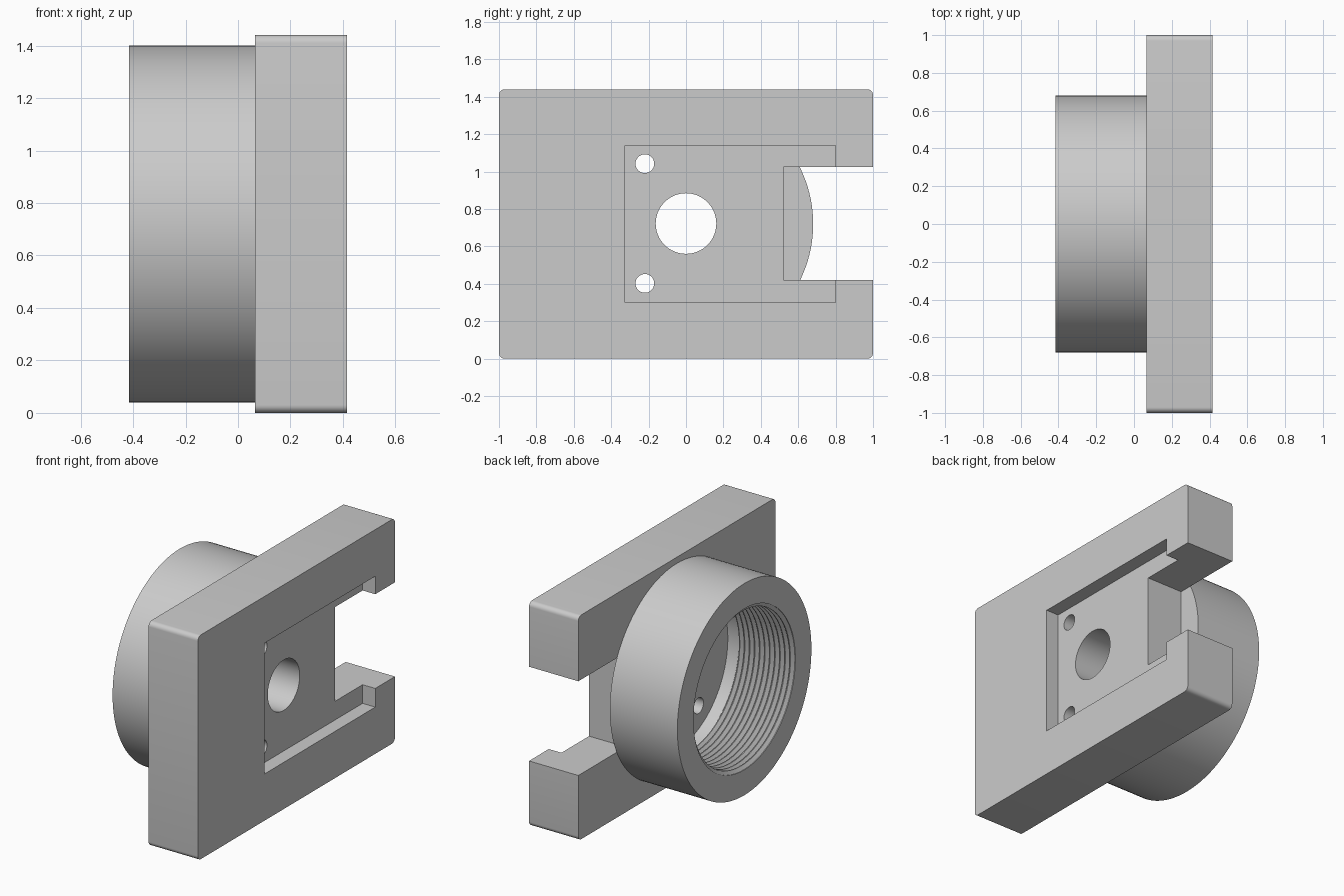
import bpy, bmesh, math
from mathutils import Matrix

if "Cube" in bpy.data.objects:
    bpy.data.objects.remove(bpy.data.objects["Cube"])

X0, X1, X2 = -0.415, 0.065, 0.415   # collar rim, plate back, plate front
ZC = 0.72                           # height of the bore axis

grey = bpy.data.materials.new("plain grey")
grey.diffuse_color = (0.6, 0.6, 0.6, 1)
grey.use_nodes = True
grey.node_tree.nodes["Principled BSDF"].inputs["Base Color"].default_value = grey.diffuse_color


def make_object(name, bm):
    bmesh.ops.recalc_face_normals(bm, faces=bm.faces)
    me = bpy.data.meshes.new(name)
    bm.to_mesh(me)
    bm.free()
    ob = bpy.data.objects.new(name, me)
    bpy.context.collection.objects.link(ob)
    me.materials.append(grey)
    return ob


def box(name, x, y, z, radius=0):
    bm = bmesh.new()
    size = Matrix.Diagonal((x[1] - x[0], y[1] - y[0], z[1] - z[0], 1))
    centre = Matrix.Translation((sum(x) / 2, sum(y) / 2, sum(z) / 2))
    bmesh.ops.create_cube(bm, size=1, matrix=centre @ size)
    if radius:  # round only the edges that run along x
        edges = [e for e in bm.edges if abs(e.verts[0].co.x - e.verts[1].co.x) > 0.01]
        bmesh.ops.bevel(bm, geom=edges, offset=radius, segments=6,
                        profile=0.5, affect='EDGES')
    return make_object(name, bm)


def rod(name, y, z, radius):
    bm = bmesh.new()
    place = Matrix.Translation((0.25, y, z)) @ Matrix.Rotation(math.pi / 2, 4, 'Y')
    bmesh.ops.create_cone(bm, cap_ends=True, segments=64, radius1=radius,
                          radius2=radius, depth=1, matrix=place)
    return make_object(name, bm)


def lathe(name, profile, steps=128):
    """Spin a closed (x, radius) profile around the bore axis."""
    bm = bmesh.new()
    rings = []
    for i in range(steps):
        a = 2 * math.pi * i / steps
        rings.append([bm.verts.new((x, r * math.cos(a), ZC + r * math.sin(a)))
                      for x, r in profile])
    n = len(profile)
    for i in range(steps):
        a, b = rings[i], rings[(i + 1) % steps]
        for j in range(n):
            k = (j + 1) % n
            bm.faces.new((a[j], a[k], b[k], b[j]))
    return make_object(name, bm)


def cut(target, cutter):
    mod = target.modifiers.new("cut", 'BOOLEAN')
    mod.operation, mod.solver, mod.object = 'DIFFERENCE', 'EXACT', cutter
    bpy.context.view_layer.objects.active = target
    bpy.ops.object.modifier_apply(modifier=mod.name)
    bpy.data.objects.remove(cutter)


def smooth(ob):
    bpy.ops.object.select_all(action='DESELECT')
    ob.select_set(True)
    bpy.context.view_layer.objects.active = ob
    bpy.ops.object.shade_smooth_by_angle(angle=math.radians(30))


# Mounting plate with rounded corners, recess, open slot and holes
plate = box("mounting_plate", (X1, X2), (-1, 1), (0, 1.44), 0.03)
cut(plate, box("recess_cutter", (0.325, 0.6), (-0.325, 0.80), (0.30, 1.14)))
cut(plate, box("slot_cutter", (-0.2, 0.7), (0.52, 1.2), (0.42, 1.025)))
cut(plate, rod("centre_hole_cutter", 0, 0.7225, 0.162))
for side in (-1, 1):
    cut(plate, rod("screw_hole_cutter", -0.22, 0.7225 + side * 0.32, 0.05))

# Round collar with an internal thread and a plain relief at its base
ROOT, CREST, PITCH, TURNS = 0.517, 0.495, 0.036, 11
profile = [(X1, 0.68), (X0, 0.68), (X0, ROOT)]
for i in range(TURNS):
    x = X0 + 0.004 + i * PITCH
    profile += [(x, ROOT), (x + PITCH * 0.42, CREST), (x + PITCH * 0.58, CREST)]
profile += [(X0 + 0.004 + TURNS * PITCH, ROOT), (X1, ROOT)]
collar = lathe("threaded_collar", profile)

for part in (plate, collar):
    smooth(part)
